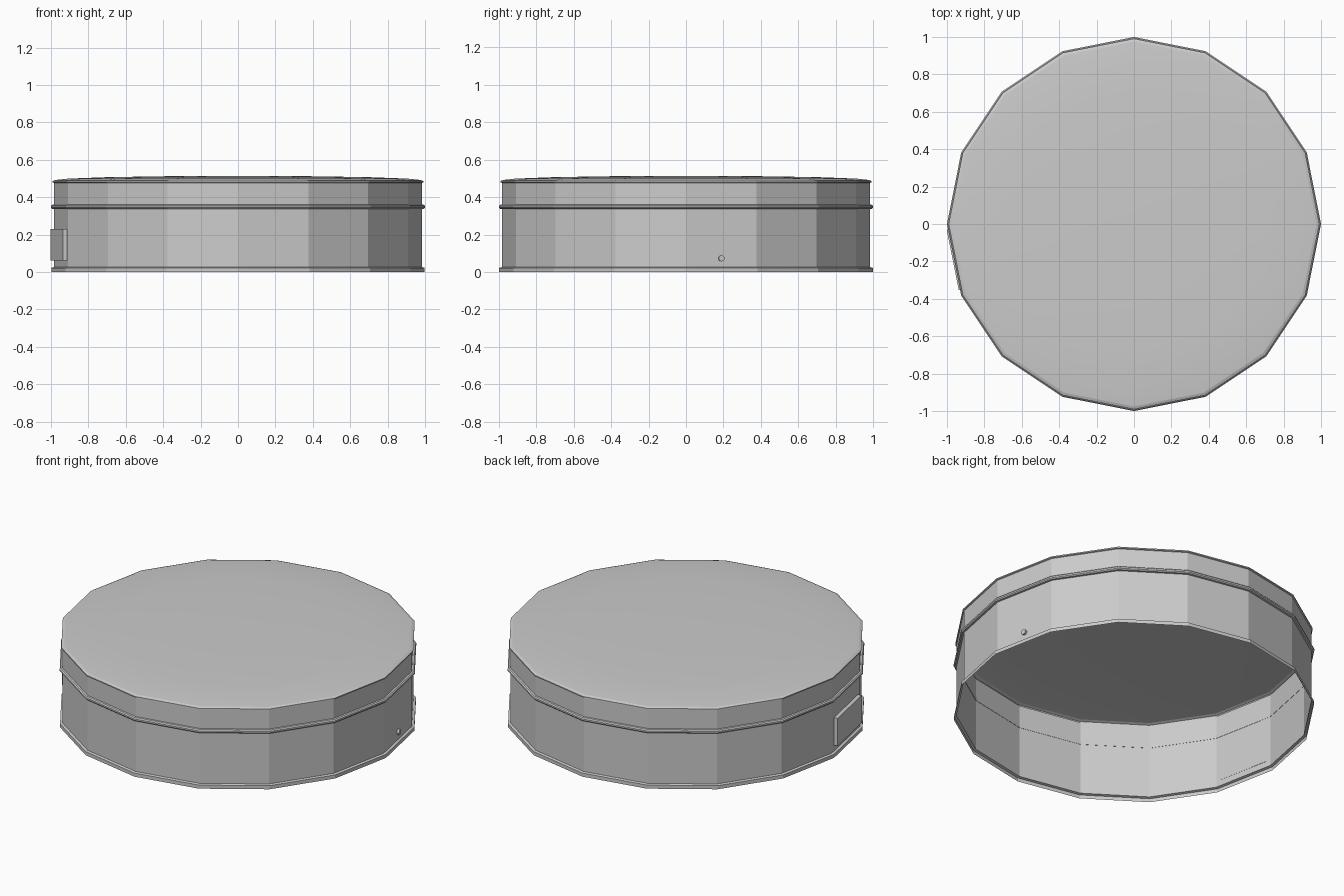
import bpy, bmesh, math
from mathutils import Matrix, Vector

if "Cube" in bpy.data.objects:
    bpy.data.objects.remove(bpy.data.objects["Cube"])

SIDES = 16


def lathe(name, profile, closed=False):
    """Sweep an (r, z) profile around z with a low-poly side count."""
    bm = bmesh.new()
    rings = []
    for r, z in profile:
        if r == 0:
            rings.append([bm.verts.new((0, 0, z))] * SIDES)
        else:
            rings.append([bm.verts.new((r * math.cos(2 * math.pi * i / SIDES),
                                        r * math.sin(2 * math.pi * i / SIDES), z))
                          for i in range(SIDES)])
    pairs = list(zip(rings, rings[1:]))
    if closed:
        pairs.append((rings[-1], rings[0]))
    for a, b in pairs:
        for i in range(SIDES):
            j = (i + 1) % SIDES
            corners = list(dict.fromkeys((a[i], a[j], b[j], b[i])))
            bm.faces.new(corners)
    return finish(name, bm)


def finish(name, bm):
    if name in ("shell", "bead_ring"):
        bmesh.ops.recalc_face_normals(bm, faces=bm.faces)
    mesh = bpy.data.meshes.new(name)
    bm.to_mesh(mesh)
    bm.free()
    obj = bpy.data.objects.new(name, mesh)
    bpy.context.collection.objects.link(obj)
    return obj


def smooth(obj, angle):
    bpy.ops.object.select_all(action='DESELECT')
    obj.select_set(True)
    bpy.context.view_layer.objects.active = obj
    bpy.ops.object.shade_smooth_by_angle(angle=math.radians(angle))


def on_wall(angle, radius, z):
    """Frame whose x axis points outward from a wall facet."""
    a = math.radians(angle)
    return (Matrix.Translation((radius * math.cos(a), radius * math.sin(a), z))
            @ Matrix.Rotation(a, 4, 'Z'))


# Open-bottomed body: foot flange, wall, top lip and shallow dome
shell = lathe("shell", [(0.998, 0), (0.998, 0.022), (0.984, 0.026), (0.984, 0.476),
                        (0.991, 0.479), (0.991, 0.486), (0.976, 0.492),
                        (0.91, 0.499), (0.7, 0.507), (0.38, 0.512), (0, 0.513)])
smooth(shell, 15)

# Rounded bead around the lid seam
bead = lathe("bead_ring", [(0.982, 0.336), (0.994, 0.338), (1.0, 0.344),
                           (1.0, 0.353), (0.994, 0.359), (0.982, 0.361)], closed=True)

# Rectangular plate on the left-front facet
bm = bmesh.new()
bmesh.ops.create_cube(bm, size=1, matrix=on_wall(191.25, 0.976, 0.146)
                      @ Matrix.Diagonal((0.024, 0.33, 0.168, 1)))
finish("side_plate", bm)

# Small stud on the right facet
bm = bmesh.new()
bmesh.ops.create_cone(bm, cap_ends=True, segments=12, radius1=0.016, radius2=0.016,
                      depth=0.014, matrix=on_wall(11.25, 0.971, 0.073)
                      @ Matrix.Rotation(math.pi / 2, 4, 'Y'))
finish("stud", bm)
